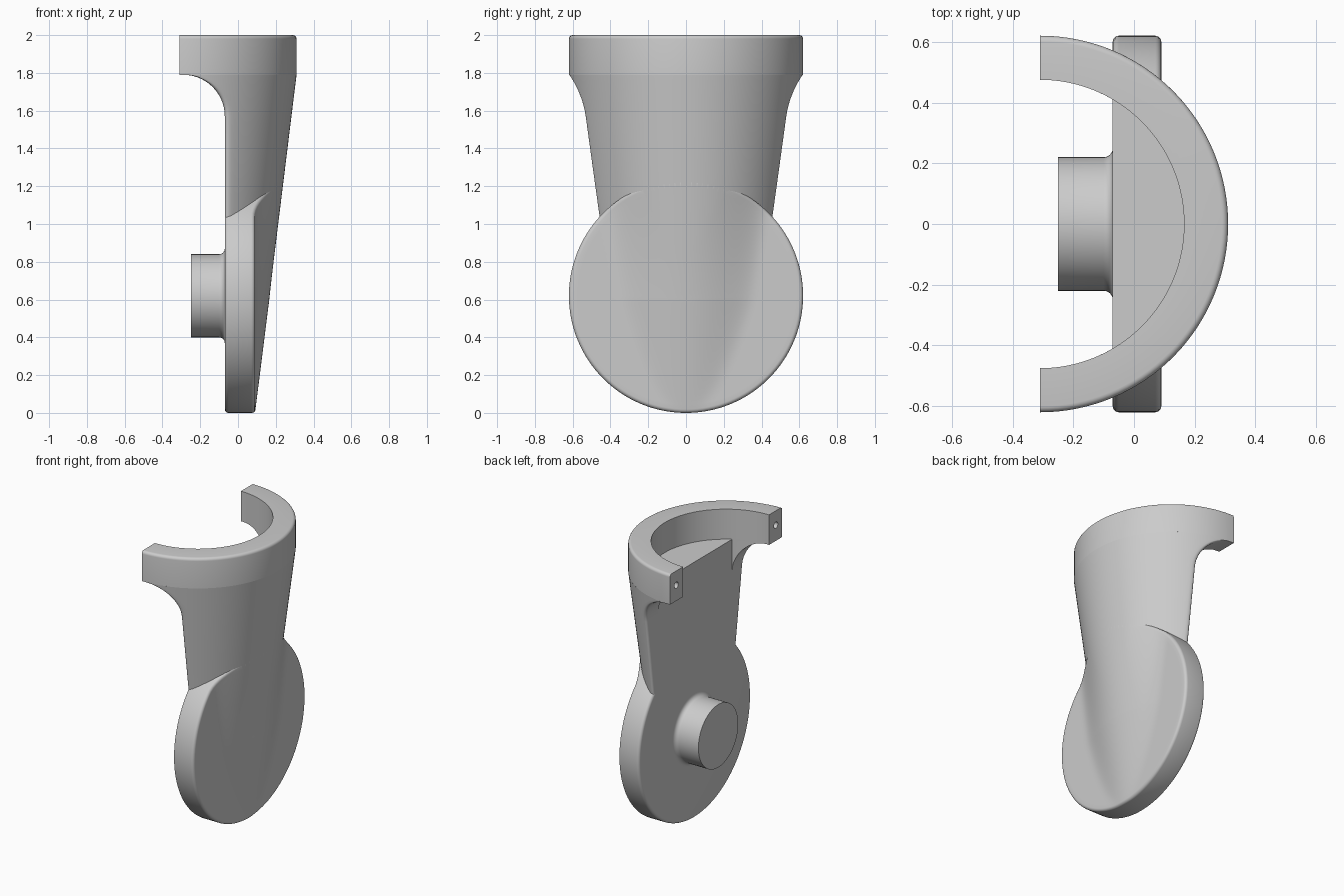
import bpy, bmesh, math
from math import sin, cos, pi, sqrt

if "Cube" in bpy.data.objects:
    bpy.data.objects.remove(bpy.data.objects["Cube"])

grey = bpy.data.materials.new("plain grey")
grey.use_nodes = True
grey.diffuse_color = (0.6, 0.6, 0.6, 1)
grey.node_tree.nodes["Principled BSDF"].inputs["Base Color"].default_value = (0.6, 0.6, 0.6, 1)

AXIS_X, RING_R, BORE_R = -0.31, 0.62, 0.475   # clamp ring
RING_Z, BACK_X, FACE_X = 1.79, -0.07, 0.09
DISC_R, DISC_Z, EDGE = 0.62, 0.62, 0.02


def cone_radius(z):
    return RING_R - (RING_Z - z) * 0.123


def loft(name, rows, closed_rows=False, closed_loft=False, caps=False):
    """Skin a list of point rows into one object."""
    bm = bmesh.new()
    grid = [[bm.verts.new(p) for p in row] for row in rows]
    n, m = len(grid), len(grid[0])
    for i in range(n if closed_loft else n - 1):
        a, b = grid[i], grid[(i + 1) % n]
        for j in range(m if closed_rows else m - 1):
            k = (j + 1) % m
            bm.faces.new((a[j], a[k], b[k], b[j]))
    if caps:
        bm.faces.new(grid[0])
        bm.faces.new(grid[-1])
    bmesh.ops.remove_doubles(bm, verts=bm.verts, dist=1e-5)
    bmesh.ops.recalc_face_normals(bm, faces=bm.faces)
    mesh = bpy.data.meshes.new(name)
    bm.to_mesh(mesh)
    bm.free()
    obj = bpy.data.objects.new(name, mesh)
    bpy.context.collection.objects.link(obj)
    mesh.materials.append(grey)
    return obj


def activate(obj):
    bpy.ops.object.select_all(action='DESELECT')
    obj.select_set(True)
    bpy.context.view_layer.objects.active = obj


def smooth(obj):
    activate(obj)
    bpy.ops.object.shade_smooth_by_angle(angle=math.radians(32))


# Half ring with a rounded outer top edge
def ring_profile():
    pts = [(BORE_R, RING_Z), (RING_R, RING_Z)]
    for i in range(6):
        t = i / 5 * pi / 2
        pts.append((RING_R - EDGE + EDGE * cos(t), 2 - EDGE + EDGE * sin(t)))
    return pts + [(BORE_R, 2)]


rows = []
for i in range(65):
    a = -pi / 2 + pi * i / 64
    rows.append([(AXIS_X + r * cos(a), r * sin(a), z) for r, z in ring_profile()])
ring = loft("clamp_ring", rows, closed_rows=True, caps=True)

# Screw holes in the two ring ends
for side in (-1, 1):
    bpy.ops.mesh.primitive_cylinder_add(vertices=24, radius=0.022, depth=0.3,
                                        location=(AXIS_X, side * 0.55, 1.9),
                                        rotation=(0, pi / 2, 0))
    cutter = bpy.context.object
    cutter.name = "hole_cutter"
    cutter.hide_render = True
    cutter.data.materials.append(grey)
    activate(ring)
    mod = ring.modifiers.new("hole", 'BOOLEAN')
    mod.operation, mod.solver, mod.object = 'DIFFERENCE', 'EXACT', cutter
    bpy.ops.object.modifier_apply(modifier=mod.name)
    bpy.data.objects.remove(cutter)
smooth(ring)


# Tapered neck: half cross-section with rounded back edge and bored gusset
def neck_section(z, xl, rho):
    r = cone_radius(z)

    def outer(x):
        return sqrt(r * r - (x - AXIS_X) ** 2)

    def bore(x):
        return sqrt(BORE_R ** 2 - (x - AXIS_X) ** 2)

    end = math.acos((xl + rho - AXIS_X) / r)
    pts = [(AXIS_X + r * cos(end * i / 32), r * sin(end * i / 32), z) for i in range(33)]
    a, c, b = (xl + rho, outer(xl + rho)), (xl, outer(xl)), (xl, outer(xl) - rho)
    for i in range(1, 7):
        t = i / 6
        w = ((1 - t) ** 2, 2 * t * (1 - t), t * t)
        pts.append((w[0] * a[0] + w[1] * c[0] + w[2] * b[0],
                    w[0] * a[1] + w[1] * c[1] + w[2] * b[1], z))
    for i in range(11):
        x = xl + (BACK_X - xl) * i / 10
        pts.append((x, bore(x), z))
    return pts + [(BACK_X, 0, z)]


FILLET = 0.22
base = RING_Z - FILLET
rows = [neck_section(z, BACK_X, 0.035) for z in (1.0, 1.15, 1.3, 1.45)]
for i in range(15):
    t = i / 14 * pi / 2
    rows.append(neck_section(base + FILLET * sin(t), BACK_X - FILLET + FILLET * cos(t),
                             0.005 + 0.03 * cos(t)))
neck = loft("tapered_neck", rows, caps=True)
mirror = neck.modifiers.new("mirror", 'MIRROR')
mirror.use_axis = (False, True, False)
activate(neck)
bpy.ops.object.modifier_apply(modifier=mirror.name)
smooth(neck)


# Disc whose outer face blends softly into the cone
def face_x(y, z):
    r = cone_radius(z)
    cone = AXIS_X + sqrt(max(r * r - y * y, 0))
    k = 0.002 + 0.1 * min(1, max(z, 0) / 0.6)
    h = max(k - abs(cone - FACE_X), 0) / k
    return max(cone, FACE_X) + h * h * k / 4


SEG = 128
flat_r = DISC_R - EDGE
rows = []
for s in range(SEG):
    a = 2 * pi * s / SEG
    row = []

    def add(r, x):
        row.append((x, r * sin(a), DISC_Z - r * cos(a)))

    for i in range(25):
        r = flat_r * i / 24
        add(r, face_x(r * sin(a), DISC_Z - r * cos(a)))
    rim = row[-1][0]
    for i in range(1, 6):
        t = i / 5 * pi / 2
        add(flat_r + EDGE * sin(t), rim - EDGE + EDGE * cos(t))
    for i in range(6):
        t = i / 5 * pi / 2
        add(flat_r + EDGE * cos(t), BACK_X + EDGE - EDGE * sin(t))
    add(0, BACK_X)
    rows.append(row)
smooth(loft("blended_disc", rows, closed_loft=True))

# Round pin with a filleted root
PIN_R, ROOT = 0.22, 0.03
profile = [(0, -0.25), (PIN_R, -0.25)]
for i in range(7):
    t = i / 6 * pi / 2
    profile.append((PIN_R + ROOT - ROOT * cos(t), BACK_X - ROOT + ROOT * sin(t)))
profile.append((0, BACK_X + 0.01))
rows = []
for s in range(64):
    a = 2 * pi * s / 64
    rows.append([(x, r * sin(a), DISC_Z + r * cos(a)) for r, x in profile])
smooth(loft("pivot_pin", rows, closed_loft=True))
